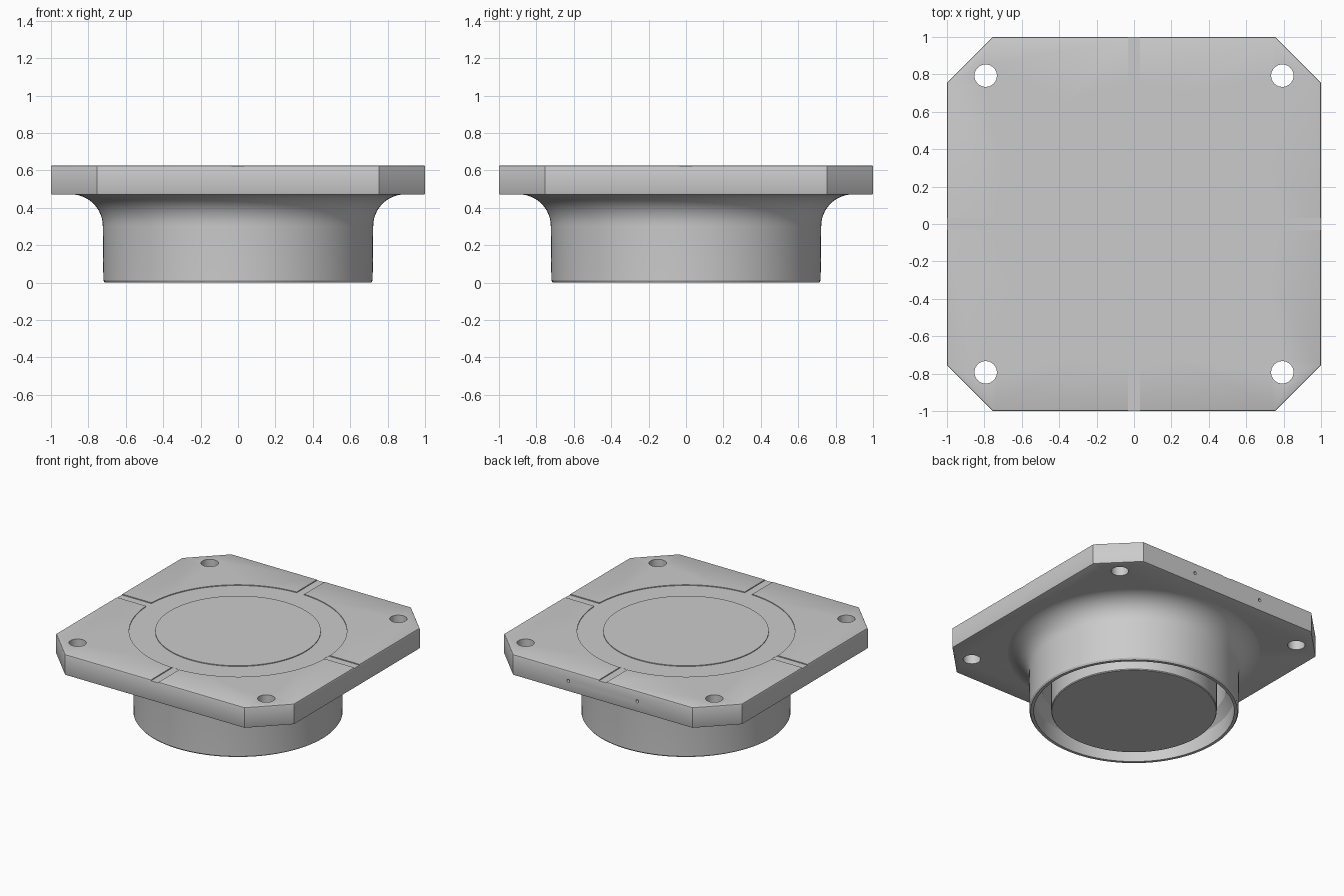
import bpy, bmesh, math
from mathutils import Matrix

default = bpy.data.objects.get("Cube")
if default:
    bpy.data.objects.remove(default, do_unlink=True)

TOP, UNDER = 0.627, 0.47

metal = bpy.data.materials.new("plain grey metal")
metal.use_nodes = True
grey = (0.6, 0.6, 0.6, 1)
metal.diffuse_color = grey
metal.node_tree.nodes["Principled BSDF"].inputs["Base Color"].default_value = grey


def finish(bm, name):
    bmesh.ops.recalc_face_normals(bm, faces=bm.faces)
    mesh = bpy.data.meshes.new(name)
    bm.to_mesh(mesh)
    bm.free()
    mesh.materials.append(metal)
    obj = bpy.data.objects.new(name, mesh)
    bpy.context.collection.objects.link(obj)
    return obj


def lathe(name, profile, closed=False, steps=128):
    """Spin an (r, z) profile around the z axis."""
    bm = bmesh.new()
    verts = [bm.verts.new((r, 0, z)) for r, z in profile]
    edges = [bm.edges.new(pair) for pair in zip(verts, verts[1:])]
    if closed:
        edges.append(bm.edges.new((verts[-1], verts[0])))
    bmesh.ops.spin(bm, geom=verts + edges, cent=(0, 0, 0), axis=(0, 0, 1),
                   angle=math.tau, steps=steps, use_duplicate=False)
    bmesh.ops.remove_doubles(bm, verts=bm.verts, dist=1e-5)
    return finish(bm, name)


def activate(obj):
    bpy.ops.object.select_all(action='DESELECT')
    obj.select_set(True)
    bpy.context.view_layer.objects.active = obj


def cut(target, cutter):
    cutter.hide_render = True
    mod = target.modifiers.new("cut", 'BOOLEAN')
    mod.operation, mod.solver, mod.object = 'DIFFERENCE', 'EXACT', cutter
    activate(target)
    bpy.ops.object.modifier_apply(modifier=mod.name)
    bpy.data.objects.remove(cutter, do_unlink=True)


def rod(name, radius, length, matrix):
    bm = bmesh.new()
    bmesh.ops.create_cone(bm, cap_ends=True, segments=32, radius1=radius,
                          radius2=radius, depth=length, matrix=matrix)
    return finish(bm, name)


# Square flange with clipped corners and softened rims
bm = bmesh.new()
c = 0.755
corners = [(1, -c), (1, c), (c, 1), (-c, 1), (-1, c), (-1, -c), (-c, -1), (c, -1)]
base = bm.faces.new([bm.verts.new((x, y, UNDER)) for x, y in corners])
raised = bmesh.ops.extrude_face_region(bm, geom=[base])["geom"]
for v in raised:
    if isinstance(v, bmesh.types.BMVert):
        v.co.z = TOP
rims = [e for e in bm.edges if e.verts[0].co.z == e.verts[1].co.z]
bmesh.ops.bevel(bm, geom=rims, offset=0.008, segments=2, profile=0.5, affect='EDGES')
flange = finish(bm, "flange_plate")

# Corner bolt holes
for sx in (-1, 1):
    for sy in (-1, 1):
        cut(flange, rod("bolt_hole_cutter", 0.06, 1,
                        Matrix.Translation((0.793 * sx, 0.793 * sy, 0.55))))

# Shallow ring channel on the top face
depth = 0.006
cut(flange, lathe("ring_channel_cutter", [(0.57, TOP - depth), (0.75, TOP - depth),
                                          (0.75, 0.7), (0.57, 0.7)], closed=True))

# Four shallow channels from the ring to the plate edges
for i in range(4):
    bm = bmesh.new()
    place = Matrix.Rotation(i * math.pi / 2, 4, 'Z') @ Matrix.Translation((0.9, 0, TOP - 0.007 + 0.05))
    bmesh.ops.create_cube(bm, size=1, matrix=place @ Matrix.Diagonal((0.32, 0.064, 0.1, 1)))
    cut(flange, finish(bm, "edge_channel_cutter"))

# Two pin holes in the back edge
for sx in (-1, 1):
    cut(flange, rod("pin_hole_cutter", 0.012, 0.2, Matrix.Translation((0.29 * sx, 1, 0.55))
                    @ Matrix.Rotation(math.pi / 2, 4, 'X')))

# Hollow collar flaring into the flange
R = 0.17
flare = [(0.723 + R * (1 - math.cos(a)), 0.302 + R * math.sin(a))
         for a in (math.pi / 2 * i / 12 for i in range(13))]
collar = lathe("collar", [(0.5, 0.44), (0.64, 0.44), (0.64, 0.2), (0.69, 0.12),
                          (0.69, 0), (0.712, 0), (0.72, 0.012)]
               + flare + [(0.893, 0.49), (0.5, 0.49)], closed=True)

# Solid core inside the collar
core = lathe("core", [(0, 0.002), (0.565, 0.002), (0.57, 0.008), (0.57, 0.5), (0, 0.5)])

for obj in (flange, collar, core):
    activate(obj)
    bpy.ops.object.shade_smooth_by_angle(angle=math.radians(30))
